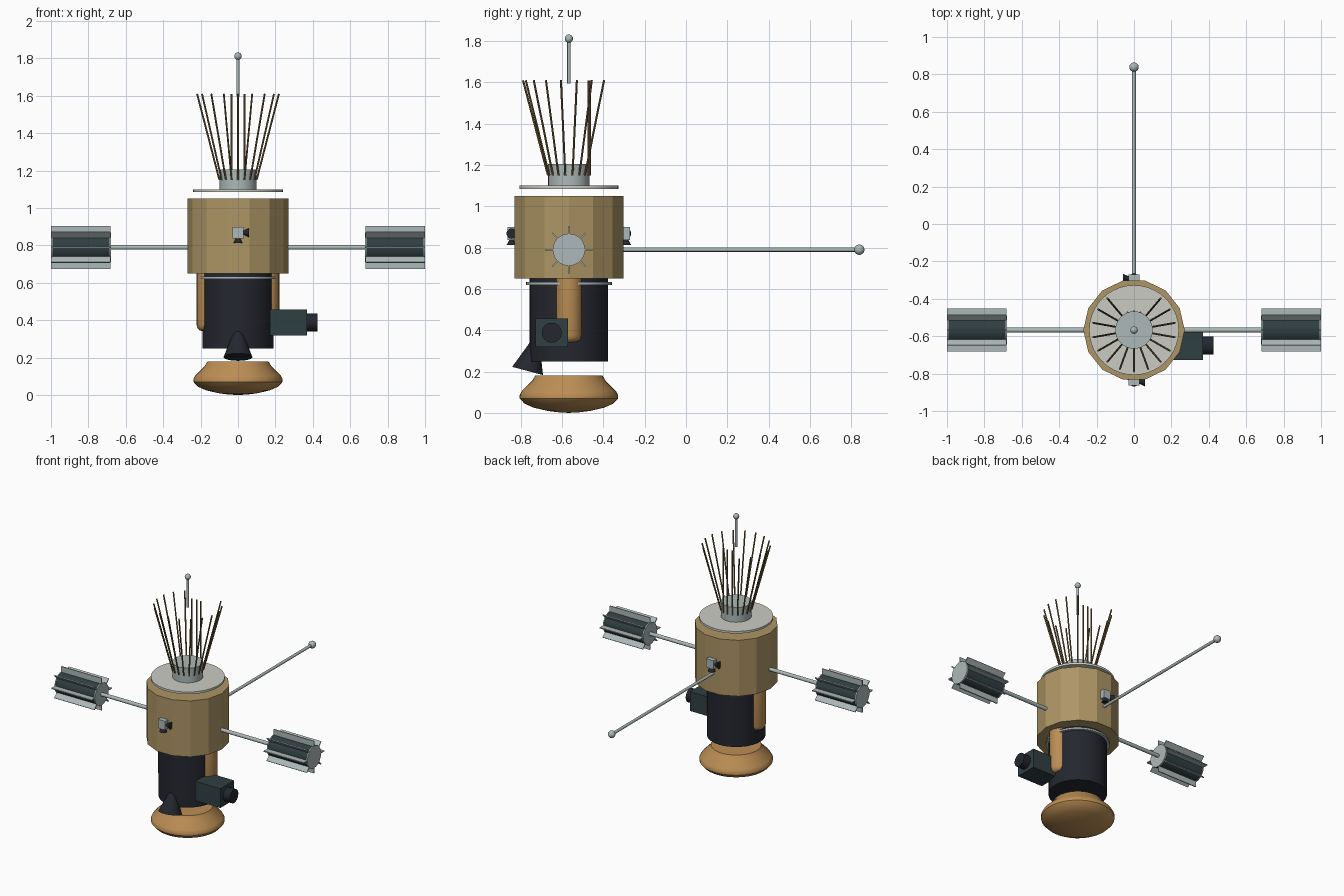
import bpy, bmesh, math
from mathutils import Vector, Matrix

if "Cube" in bpy.data.objects:
    bpy.data.objects.remove(bpy.data.objects["Cube"])

CY = -0.567   # body axis in y
BZ = 0.79     # boom height


def material(name, rgb):
    m = bpy.data.materials.new(name)
    m.diffuse_color = (*rgb, 1)
    m.use_nodes = True
    m.node_tree.nodes["Principled BSDF"].inputs["Base Color"].default_value = m.diffuse_color
    return m


GOLD = material("gold_foil", (0.42, 0.30, 0.13))
COPPER = material("copper", (0.50, 0.27, 0.09))
ROD = material("dark_gold", (0.20, 0.14, 0.05))
BLACK = material("black", (0.018, 0.02, 0.028))
TEAL = material("dark_teal", (0.03, 0.05, 0.055))
SILVER = material("silver", (0.42, 0.48, 0.48))
WHITE = material("white", (0.60, 0.60, 0.55))


def finish(name, bm, mat, smooth=True):
    bmesh.ops.recalc_face_normals(bm, faces=bm.faces)
    me = bpy.data.meshes.new(name)
    bm.to_mesh(me)
    bm.free()
    ob = bpy.data.objects.new(name, me)
    bpy.context.collection.objects.link(ob)
    me.materials.append(mat)
    if smooth:
        bpy.ops.object.select_all(action='DESELECT')
        ob.select_set(True)
        bpy.context.view_layer.objects.active = ob
        bpy.ops.object.shade_smooth_by_angle(angle=math.radians(35))
    return ob


def add_tube(bm, a, b, r1, r2=None, n=32, spin=0.0):
    a, b = Vector(a), Vector(b)
    d = b - a
    rot = d.to_track_quat('Z', 'Y').to_matrix().to_4x4()
    mat = Matrix.Translation((a + b) / 2) @ rot @ Matrix.Rotation(spin, 4, 'Z')
    bmesh.ops.create_cone(bm, cap_ends=True, segments=n, radius1=r1,
                          radius2=r1 if r2 is None else r2, depth=d.length, matrix=mat)


def tube(name, a, b, r1, mat, r2=None, n=32, spin=0.0, smooth=True):
    bm = bmesh.new()
    add_tube(bm, a, b, r1, r2, n, spin)
    return finish(name, bm, mat, smooth)


def box(name, centre, size, mat):
    bm = bmesh.new()
    bmesh.ops.create_cube(bm, size=1, matrix=Matrix.Translation(centre) @ Matrix.Diagonal((*size, 1)))
    return finish(name, bm, mat, False)


def ball(name, centre, r, mat):
    bm = bmesh.new()
    bmesh.ops.create_uvsphere(bm, u_segments=20, v_segments=12, radius=r, matrix=Matrix.Translation(centre))
    return finish(name, bm, mat)


def lathe(name, profile, x, y, mat, n=40):
    bm = bmesh.new()
    vs = [bm.verts.new((x + r, y, z)) for r, z in profile]
    es = [bm.edges.new(p) for p in zip(vs, vs[1:])]
    bmesh.ops.spin(bm, geom=vs + es, cent=(x, y, 0), axis=(0, 0, 1), angle=2 * math.pi,
                   steps=n, use_merge=True)
    bmesh.ops.remove_doubles(bm, verts=bm.verts, dist=1e-5)
    return finish(name, bm, mat)


# Main body: 14-sided drum with a corner facing front
tube("main_drum", (0, CY, 0.65), (0, CY, 1.05), 0.271, GOLD, n=14, spin=math.pi / 2, smooth=False)
tube("top_disc", (0, CY, 1.085), (0, CY, 1.10), 0.24, WHITE, n=40)
tube("top_hub", (0, CY, 1.10), (0, CY, 1.205), 0.10, SILVER)
tube("lower_cylinder", (0, CY, 0.25), (0, CY, 0.65), 0.19, BLACK, n=40)
tube("collar_ring", (0, CY, 0.62), (0, CY, 0.633), 0.208, SILVER, n=40)

# Bottom dish
lathe("bottom_dish", [(0, 0.18), (0.163, 0.18), (0.178, 0.155), (0.228, 0.105), (0.239, 0.085), (0.238, 0.07),
                      (0.215, 0.045), (0.17, 0.025), (0.10, 0.009), (0.05, 0.003), (0, 0)], 0, CY, COPPER)

# Side tanks with rounded lower ends
for side, s in (("left", -1), ("right", 1)):
    prof = [(0, 0.65), (0.066, 0.65), (0.066, 0.375), (0.062, 0.358), (0.05, 0.346), (0.03, 0.34), (0, 0.338)]
    lathe(side + "_tank", prof, s * 0.155, CY, COPPER, 24)

# Crown of rods: flared all round, upright for the three at the back
bm = bmesh.new()
for i in range(18):
    a = math.radians(-90 + 20 * i)
    c, s = math.cos(a), math.sin(a)
    top = 0.101 if i in (8, 9, 10) else 0.222
    add_tube(bm, (0.101 * c, CY + 0.101 * s, 1.15), (top * c, CY + top * s, 1.61), 0.005, n=8)
finish("crown_rods", bm, ROD)

# Top mast
tube("top_mast", (0, CY, 1.595), (0, CY, 1.81), 0.008, SILVER, n=12)
ball("top_mast_tip", (0, CY, 1.812), 0.02, SILVER)

# Rear boom
tube("rear_boom", (0, CY + 0.25, BZ), (0, 0.84, BZ), 0.010, SILVER, n=12)
ball("rear_boom_tip", (0, 0.839, BZ), 0.025, SILVER)

# Side booms with finned canisters
for side, s in (("left", -1), ("right", 1)):
    tube(side + "_boom", (s * 0.24, CY, BZ), (s * 0.69, CY, BZ), 0.013, SILVER, n=16)
    tube(side + "_canister", (s * 0.685, CY, BZ), (s * 0.995, CY, BZ), 0.075, TEAL)
    bm = bmesh.new()
    for x0, x1 in ((0.68, 0.687), (0.993, 1.0)):
        add_tube(bm, (s * x0, CY, BZ), (s * x1, CY, BZ), 0.078)
    finish(side + "_canister_caps", bm, SILVER)
    bm = bmesh.new()
    for i in range(8):
        m = (Matrix.Translation((s * 0.84, CY, BZ)) @ Matrix.Rotation(i * math.pi / 4, 4, 'X')
             @ Matrix.Translation((0, 0, 0.092)) @ Matrix.Diagonal((0.318, 0.007, 0.046, 1)))
        bmesh.ops.create_cube(bm, size=1, matrix=m)
    finish(side + "_canister_fins", bm, SILVER, False)

# Thruster blocks, front and back, each with a downward and a sideways nozzle
for side, s in (("front", -1), ("back", 1)):
    y = CY + s * 0.274
    box(side + "_thruster_block", (0, y, 0.868), (0.058, 0.046, 0.062), SILVER)
    bm = bmesh.new()
    yn = y + s * 0.003
    add_tube(bm, (0, yn, 0.842), (0, yn, 0.812), 0.009, 0.025, 20)
    add_tube(bm, (-s * 0.027, yn, 0.868), (-s * 0.06, yn, 0.868), 0.009, 0.025, 20)
    finish(side + "_thruster_nozzles", bm, BLACK)

# Camera unit on the right side
box("camera_box", (0.27, -0.65, 0.388), (0.20, 0.155, 0.138), TEAL)
tube("camera_lens", (0.36, -0.65, 0.388), (0.424, -0.65, 0.388), 0.048, BLACK)

# Tilted front horn
tube("front_horn", (0, -0.767, 0.203), (0, -0.723, 0.368), 0.077, BLACK, r2=0.012)
